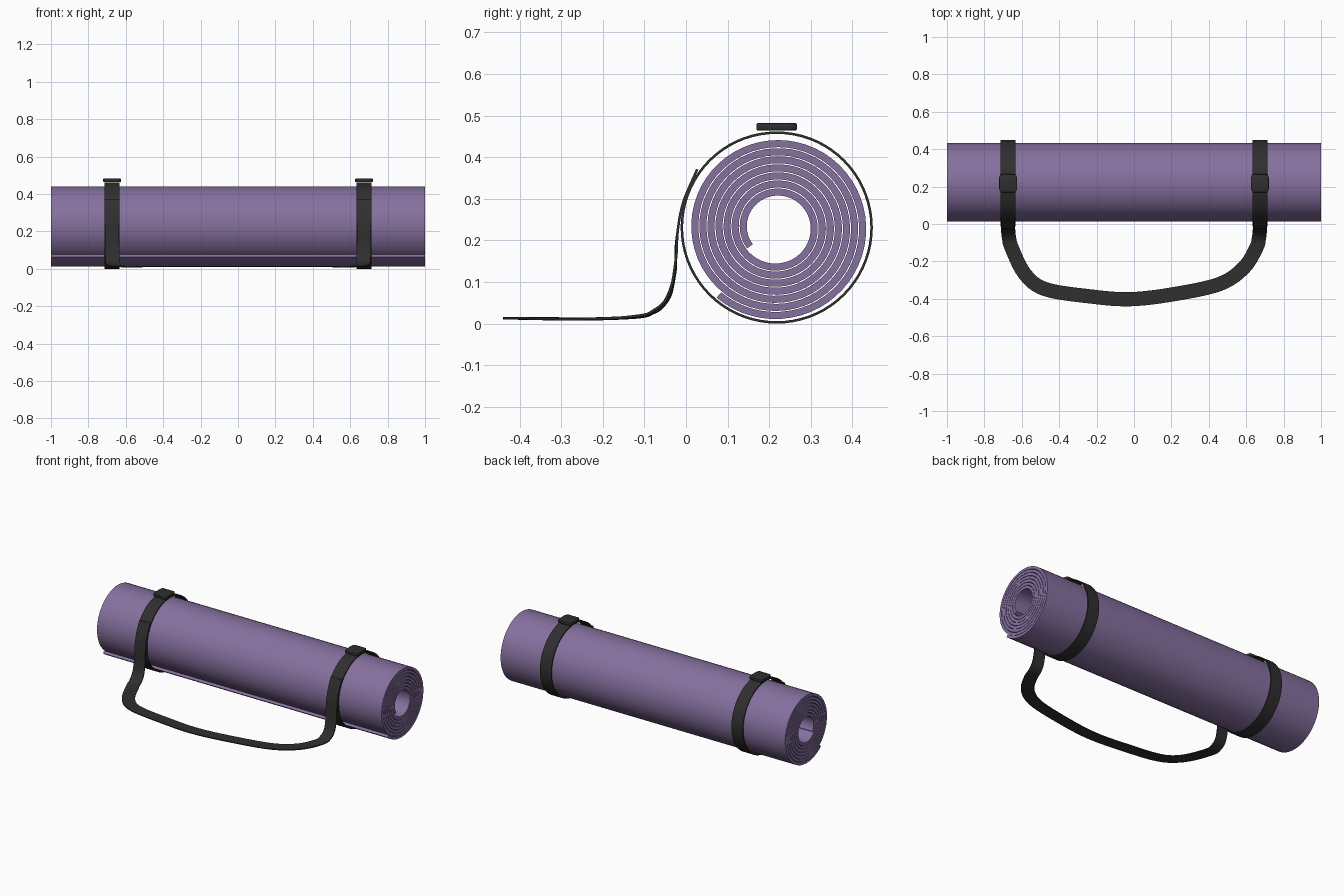
import bpy, bmesh, math
from mathutils import Vector

if "Cube" in bpy.data.objects:
    bpy.data.objects.remove(bpy.data.objects["Cube"])

CY, CZ = 0.218, 0.231          # axis of the rolled mat
STRAP_X, STRAP_W, STRAP_T = 0.673, 0.08, 0.006


def material(name, rgb):
    m = bpy.data.materials.new(name)
    m.diffuse_color = (*rgb, 1)
    m.use_nodes = True
    m.node_tree.nodes["Principled BSDF"].inputs["Base Color"].default_value = m.diffuse_color
    return m


PURPLE = material("purple_foam", (0.24, 0.165, 0.35))
BLACK = material("black_webbing", (0.028, 0.028, 0.028))


def sweep(name, sections, mat, closed=False):
    """Skin a list of equal cross-sections into one solid."""
    bm = bmesh.new()
    rows = [[bm.verts.new(p) for p in s] for s in sections]
    n = len(rows[0])
    pairs = list(zip(rows, rows[1:] + rows[:1])) if closed else list(zip(rows, rows[1:]))
    for a, b in pairs:
        for i in range(n):
            j = (i + 1) % n
            bm.faces.new((a[i], a[j], b[j], b[i]))
    if not closed:
        bm.faces.new(rows[0])
        bm.faces.new(rows[-1])
    bmesh.ops.recalc_face_normals(bm, faces=bm.faces)
    return finish(name, bm, mat)


def finish(name, bm, mat):
    me = bpy.data.meshes.new(name)
    bm.to_mesh(me)
    bm.free()
    ob = bpy.data.objects.new(name, me)
    bpy.context.collection.objects.link(ob)
    me.materials.append(mat)
    bpy.ops.object.select_all(action='DESELECT')
    ob.select_set(True)
    bpy.context.view_layer.objects.active = ob
    bpy.ops.object.shade_smooth_by_angle(angle=math.radians(35))
    return ob


def polar(x, r, a):
    return Vector((x, CY + r * math.cos(a), CZ + r * math.sin(a)))


# Rolled mat: one long spiral sheet
TURNS, PITCH, SHEET, STEPS = 6.96, 0.0194, 0.017, 400
sections = []
for i in range(STEPS + 1):
    t = TURNS * i / STEPS
    a = math.radians(215) - 2 * math.pi * t
    r = 0.07 + PITCH * t
    sections.append([polar(-1, r, a), polar(1, r, a),
                     polar(1, r + SHEET, a), polar(-1, r + SHEET, a)])
sweep("rolled_mat", sections, PURPLE)

# Strap loops and buckles, one per side
for side, s in (("left", -1), ("right", 1)):
    x0, x1 = s * STRAP_X - STRAP_W / 2, s * STRAP_X + STRAP_W / 2
    loop = []
    for i in range(72):
        a = 2 * math.pi * i / 72
        loop.append([polar(x0, 0.225, a), polar(x1, 0.225, a),
                     polar(x1, 0.231, a), polar(x0, 0.231, a)])
    sweep(f"{side}_strap_loop", loop, BLACK, closed=True)

    # buckle plate: eight-cornered outline, wider in the middle
    hx, hy = 0.048, 0.049
    outline = [(hx - .007, -hy), (hx, -hy + .02), (hx, hy - .02), (hx - .007, hy)]
    outline += [(-x, -y) for x, y in outline]
    bm = bmesh.new()
    face = bm.faces.new([bm.verts.new((s * STRAP_X + x, CY + y, 0.464)) for x, y in outline])
    top = bmesh.ops.extrude_face_region(bm, geom=[face])
    bmesh.ops.translate(bm, vec=(0, 0, 0.018),
                        verts=[g for g in top["geom"] if isinstance(g, bmesh.types.BMVert)])
    bmesh.ops.recalc_face_normals(bm, faces=bm.faces)
    bmesh.ops.bevel(bm, geom=bm.edges[:], offset=0.004, segments=2,
                    affect='EDGES', profile=0.5)
    finish(f"{side}_buckle", bm, BLACK)

# Carry handle: flat webbing leaving the loops and lying on the ground
drop = [(0.027, 0.371), (-0.007, 0.29), (-0.021, 0.214), (-0.027, 0.125)]
left = [(-STRAP_X, y, z) for y, z in drop] + [
    (-.672, -.043, .063), (-.668, -.075, .03), (-.655, -.125, .016)]
right = [(-x, y, z) for x, y, z in reversed(left)]
middle = [(-.585, -.265, .011), (-.475, -.348, .012), (-.235, -.387, .013),
          (-.02, -.402, .013), (.22, -.374, .013), (.46, -.32, .012),
          (.588, -.233, .011)]
pts = [Vector(p) for p in left + middle + right]
pts = [2 * pts[0] - pts[1]] + pts + [2 * pts[-1] - pts[-2]]

path = []
SUB = 6
for k in range(1, len(pts) - 2):
    p0, p1, p2, p3 = pts[k - 1:k + 3]
    for j in range(SUB):
        t = j / SUB
        path.append(0.5 * (2 * p1 + (p2 - p0) * t + (2 * p0 - 5 * p1 + 4 * p2 - p3) * t * t
                           + (3 * p1 - p0 - 3 * p2 + p3) * t ** 3))
path.append(pts[-2])

ribbon = []
for i, p in enumerate(path):
    tan = (path[min(i + 1, len(path) - 1)] - path[max(i - 1, 0)]).normalized()
    wide = Vector((-tan.y, tan.x, 0)).normalized()
    thick = tan.cross(wide).normalized() * STRAP_T / 2
    wide *= 0.038
    ribbon.append([p - wide - thick, p + wide - thick, p + wide + thick, p - wide + thick])
sweep("carry_handle", ribbon, BLACK)
